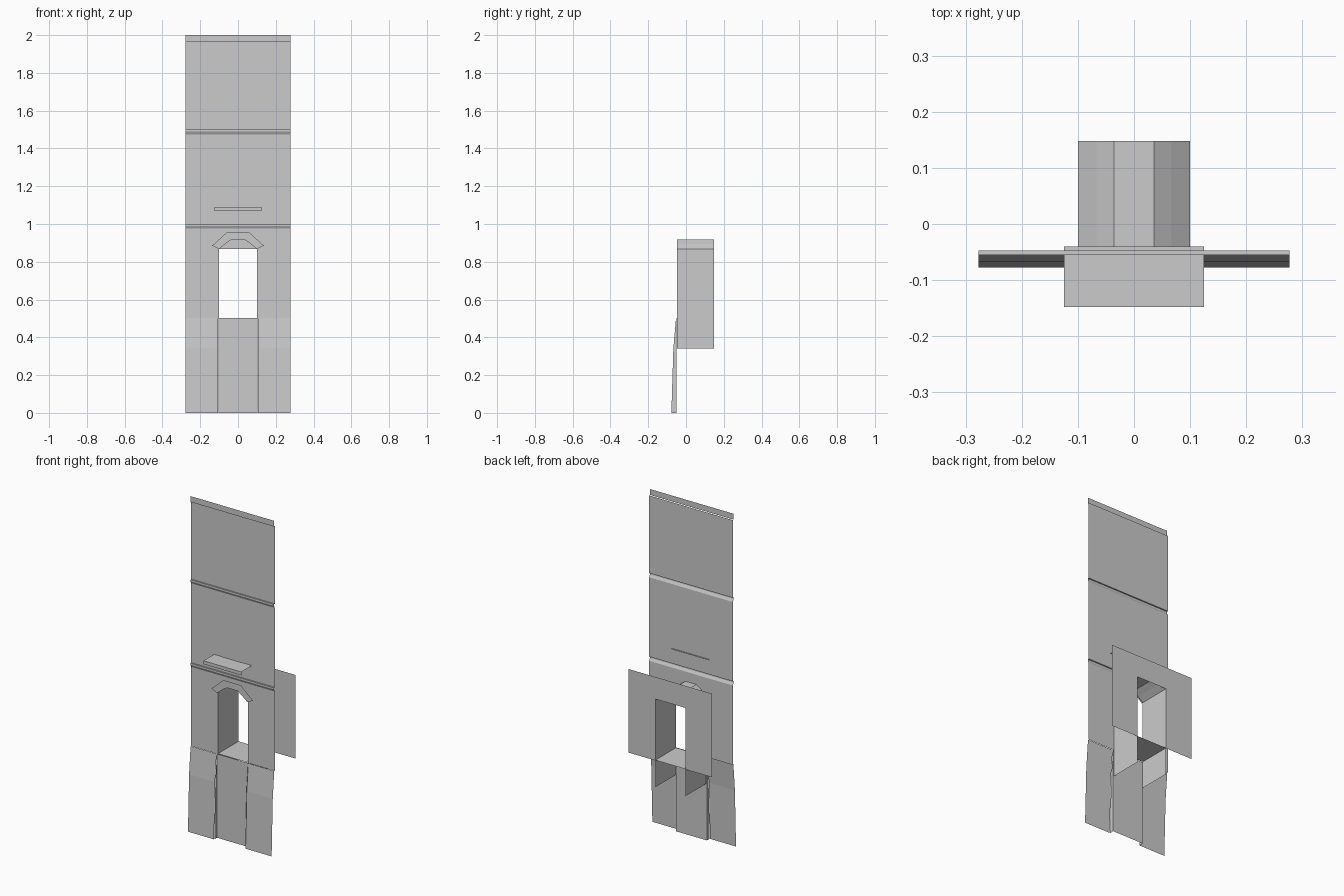
import bpy

if "Cube" in bpy.data.objects:
    bpy.data.objects.remove(bpy.data.objects["Cube"])

HALF = 0.277      # half width of the facade
WALL = -0.047     # plane of the front wall
LEDGE = -0.055    # plane of the mouldings
BACK = 0.1475     # rear end of the passage


def make(name, verts, faces, smooth=False):
    me = bpy.data.meshes.new(name)
    me.from_pydata(verts, [], faces)
    me.update()
    ob = bpy.data.objects.new(name, me)
    bpy.context.collection.objects.link(ob)
    for p in me.polygons:
        p.use_smooth = smooth
    return ob


def panel(name, outline, y):
    """Flat front-facing sheet from an (x, z) outline."""
    return make(name, [(x, y, z) for x, z in outline], [range(len(outline))])


def rect(name, x0, x1, z0, z1, y):
    return panel(name, [(x0, z0), (x1, z0), (x1, z1), (x0, z1)], y)


def sweep_x(name, profile, x0, x1):
    """Sheet from a (y, z) profile stretched along x."""
    n = len(profile)
    verts = [(x, y, z) for x in (x0, x1) for y, z in profile]
    return make(name, verts, [(i, n + i, n + i + 1, i + 1) for i in range(n - 1)])


def around(opening, top):
    """Outline of a wall with an opening reaching its lower edge."""
    return [(-HALF, 0.5)] + opening + [(HALF, 0.5), (HALF, top), (-HALF, top)]


arch = [(-0.1, 0.868), (-0.067, 0.895), (-0.036, 0.917),
        (0.036, 0.917), (0.067, 0.895), (0.1, 0.868)]

# Ground floor wall with arched doorway, and the moulding on top
panel("ground_wall", around([(-0.1, 0.5)] + arch + [(0.1, 0.5)], 0.975), WALL)
sweep_x("ground_moulding", [(WALL, 0.975), (LEDGE, 0.99), (LEDGE, 1.0), (WALL, 1.0)], -HALF, HALF)

# Upper floors
sweep_x("upper_wall", [(WALL, 1.0), (WALL, 1.475), (LEDGE, 1.49), (LEDGE, 1.5),
                       (WALL, 1.5), (WALL, 1.965)], -HALF, HALF)
sweep_x("cornice", [(LEDGE, 1.965), (LEDGE, 2.0)], -HALF, HALF)

# Passage: floor, side walls reaching below it, and arched ceiling
profile = [(-0.1, 0.34)] + arch + [(0.1, 0.34)]
n = len(profile)
make("passage_shell", [(x, y, z) for y in (WALL, BACK) for x, z in profile],
     [(i, i + 1, n + i + 1, n + i) for i in range(n - 1)])
sweep_x("passage_floor", [(WALL, 0.502), (BACK, 0.502)], -0.1, 0.1)

# Rear wall with square-headed opening
panel("rear_wall", around([(-0.1, 0.5), (-0.1, 0.868), (0.1, 0.868), (0.1, 0.5)], 1.0), BACK)

# Plinth: recessed centre and two battered sides with cheeks
rect("plinth_centre", -0.103, 0.103, 0, 0.502, -0.051)
for side, s in (("left", -1), ("right", 1)):
    sweep_x("plinth_" + side, [(-0.0775, 0), (-0.067, 0.34), (-0.053, 0.502)],
            *sorted((s * 0.105, s * HALF)))
    cheek = [(-0.051, 0), (-0.0775, 0), (-0.067, 0.34), (-0.053, 0.502), (-0.051, 0.502)]
    make("plinth_cheek_" + side, [(s * 0.103, y, z) for y, z in cheek], [range(5)])

# Hood band over the doorway
outer = [(0.137, 0.885), (0.058, 0.957), (-0.058, 0.957), (-0.137, 0.885)]
panel("door_hood", arch + outer, LEDGE)

# Balcony slab under the middle window
sweep_x("balcony_slab", [(-0.1475, 1.07), (-0.1475, 1.09), (-0.04, 1.09)], -0.125, 0.125)

# Windows and the wall lantern, nearly flush with the wall
rect("middle_window", -0.067, 0.067, 1.09, 1.37, WALL - 0.002)
rect("upper_window", -0.065, 0.065, 1.61, 1.79, WALL - 0.002)
rect("lantern_body", -0.237, -0.165, 0.73, 0.87, WALL - 0.002)
rect("lantern_cap", -0.25, -0.145, 0.87, 0.9, WALL - 0.003)
